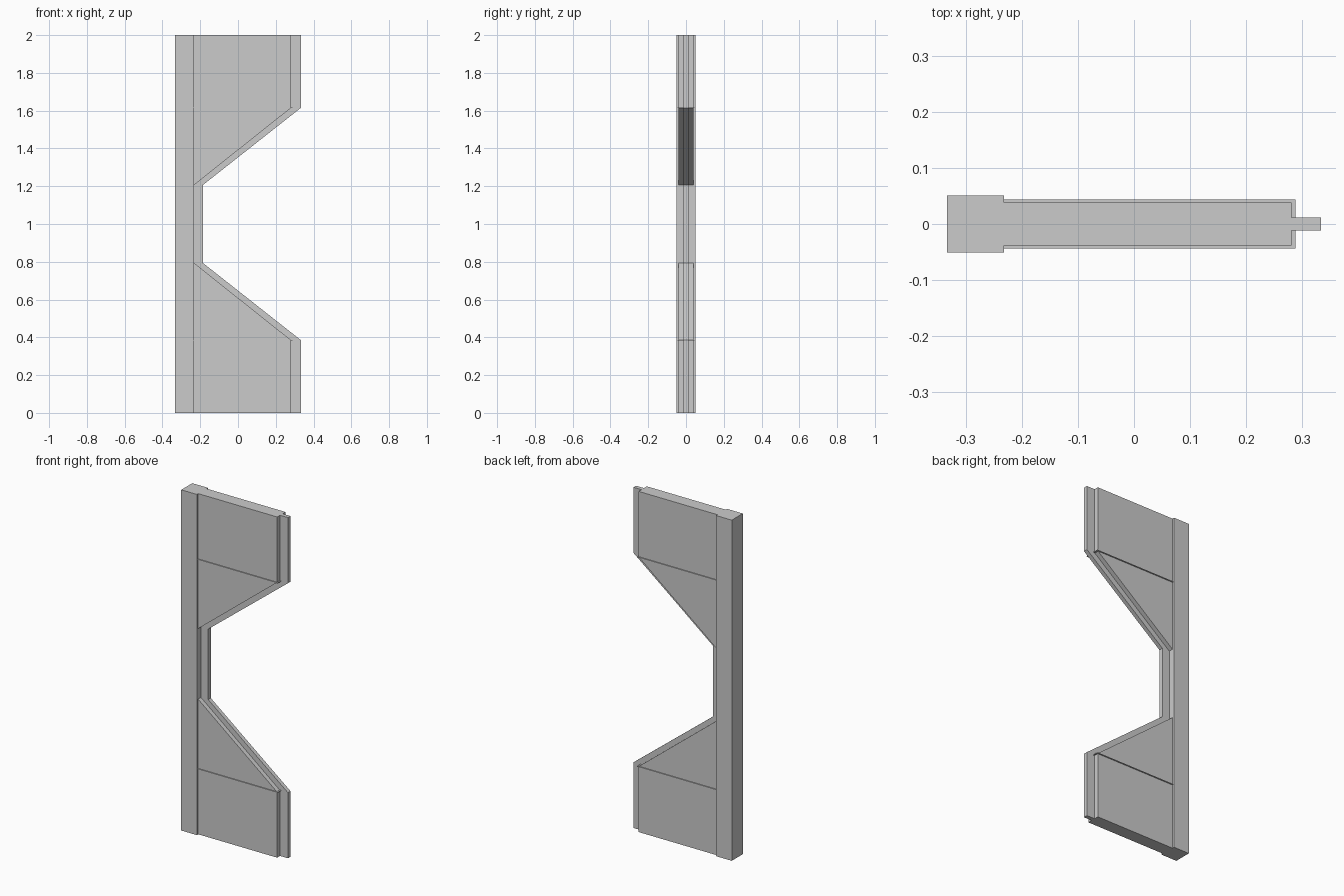
import bpy
import bmesh

if "Cube" in bpy.data.objects:
    bpy.data.objects.remove(bpy.data.objects["Cube"])


def prism(name, profile, half_y):
    """Extrude an (x, z) outline symmetrically along y."""
    bm = bmesh.new()
    verts = [bm.verts.new((x, -half_y, z)) for x, z in profile]
    face = bm.faces.new(verts)
    out = bmesh.ops.extrude_face_region(bm, geom=[face])
    moved = [v for v in out["geom"] if isinstance(v, bmesh.types.BMVert)]
    bmesh.ops.translate(bm, verts=moved, vec=(0, 2 * half_y, 0))
    bmesh.ops.recalc_face_normals(bm, faces=bm.faces)
    mesh = bpy.data.meshes.new(name)
    bm.to_mesh(mesh)
    bm.free()
    obj = bpy.data.objects.new(name, mesh)
    bpy.context.collection.objects.link(obj)
    return obj


def rect(x0, x1, z0, z1):
    return [(x0, z0), (x1, z0), (x1, z1), (x0, z1)]


LEFT, POST, PANEL, TONGUE = -0.333, -0.232, 0.281, 0.333
NOTCH_X = -0.185              # tongue edge inside the notch
CORNER, INNER = 0.385, 0.793  # heights where the lower slope starts and ends

# Full height post
prism("post", rect(LEFT, POST, 0, 2), 0.051)

# Lower and upper panels, each with a thin lip across the slope's corner
for side, flip in (("lower", False), ("upper", True)):
    def z(h):
        return 2 - h if flip else h
    prism(side + "_panel",
          [(POST, z(0)), (PANEL, z(0)), (PANEL, z(CORNER)), (POST, z(INNER))],
          0.0385)
    prism(side + "_lip",
          rect(POST, 0.288, z(CORNER) - 0.002, z(CORNER) + 0.002), 0.044)

# Narrow tongue following the whole free edge
inner = [(PANEL, 0), (PANEL, CORNER), (POST, INNER)]
outer = [(TONGUE, 0), (TONGUE, CORNER), (NOTCH_X, INNER)]
inner += [(x, 2 - h) for x, h in reversed(inner)]
outer += [(x, 2 - h) for x, h in reversed(outer)]
prism("edge_tongue", outer + inner[::-1], 0.012)
